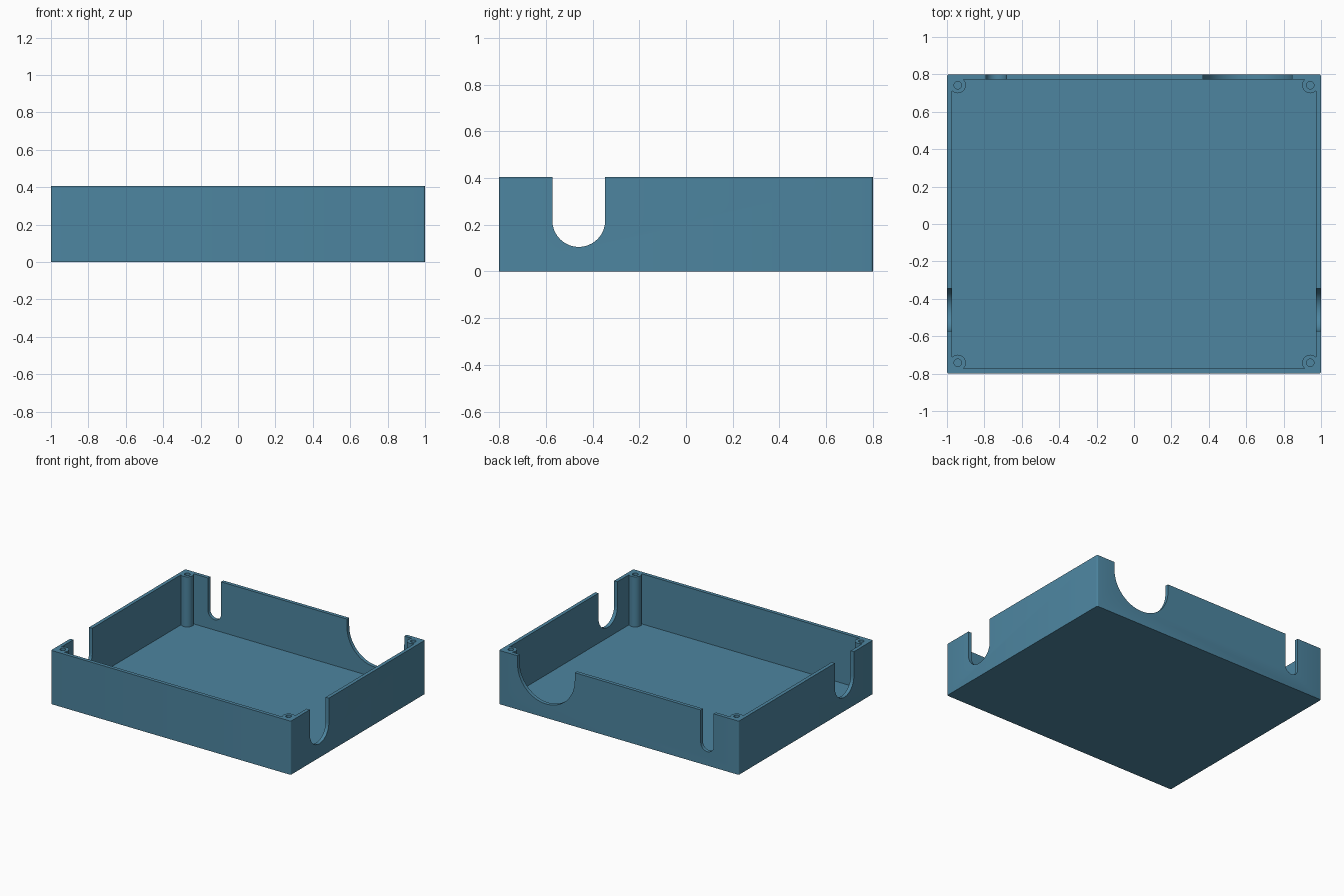
import bpy, bmesh, math

if "Cube" in bpy.data.objects:
    bpy.data.objects.remove(bpy.data.objects["Cube"])

W, D, H = 2.0, 1.6, 0.405      # outer size
T = 0.027                      # wall and floor thickness

blue = bpy.data.materials.new("steel blue")
blue.diffuse_color = (0.074, 0.235, 0.352, 1)
blue.use_nodes = True
blue.node_tree.nodes["Principled BSDF"].inputs["Base Color"].default_value = blue.diffuse_color


def prism(name, pts, vec):
    """Closed solid made by sweeping a flat outline along vec."""
    bm = bmesh.new()
    face = bm.faces.new([bm.verts.new(p) for p in pts])
    new = bmesh.ops.extrude_face_region(bm, geom=[face])["geom"]
    bmesh.ops.translate(bm, vec=vec, verts=[v for v in new if isinstance(v, bmesh.types.BMVert)])
    bmesh.ops.recalc_face_normals(bm, faces=bm.faces)
    me = bpy.data.meshes.new(name)
    bm.to_mesh(me)
    bm.free()
    me.materials.append(blue)
    ob = bpy.data.objects.new(name, me)
    bpy.context.collection.objects.link(ob)
    return ob


def rounded_rect(w, d, z, r, n=4):
    pts = []
    for k, (sx, sy) in enumerate([(1, 1), (-1, 1), (-1, -1), (1, -1)]):
        for i in range(n + 1):
            a = math.pi / 2 * (k + i / n)
            pts.append((sx * (w / 2 - r) + r * math.cos(a), sy * (d / 2 - r) + r * math.sin(a), z))
    return pts


def circle(x, y, z, r, n=40):
    return [(x + r * math.cos(2 * math.pi * i / n), y + r * math.sin(2 * math.pi * i / n), z)
            for i in range(n)]


def u_outline(c, r, bottom, n=32):
    """Open-topped slot outline with a half-round bottom."""
    arc = [(c - r * math.cos(math.pi * i / n), bottom + r - r * math.sin(math.pi * i / n))
           for i in range(n + 1)]
    return [(c - r, H + 0.1)] + arc + [(c + r, H + 0.1)]


def combine(target, tool, op):
    mod = target.modifiers.new(tool.name, 'BOOLEAN')
    mod.operation, mod.solver, mod.object = op, 'EXACT', tool
    bpy.context.view_layer.objects.active = target
    bpy.ops.object.modifier_apply(modifier=mod.name)
    bpy.data.objects.remove(tool, do_unlink=True)


# Open tray
tray = prism("enclosure_tray", rounded_rect(W, D, 0, 0.01), (0, 0, H))
cavity = prism("cavity", [(sx * (W / 2 - T), sy * (D / 2 - T), T)
                          for sx, sy in [(1, 1), (-1, 1), (-1, -1), (1, -1)]], (0, 0, H))
# Leave the corner screw posts standing inside the cavity
corners = [(sx * 0.942, sy * 0.742) for sx in (1, -1) for sy in (1, -1)]
for x, y in corners:
    combine(cavity, prism("post", circle(x, y, 0, 0.043), (0, 0, 1)), 'DIFFERENCE')
combine(tray, cavity, 'DIFFERENCE')

# Screw holes in the posts
for x, y in corners:
    combine(tray, prism("screw_hole", circle(x, y, T, 0.02, 24), (0, 0, H)), 'DIFFERENCE')

# Matching slots through both side walls
for x in (-1.1, 0.9):
    pts = [(x, y, z) for y, z in u_outline(-0.459, 0.113, 0.105)]
    combine(tray, prism("side_slot", pts, (0.2, 0, 0)), 'DIFFERENCE')

# Narrow slot and wide cut-out in the back wall
for c, r in ((-0.737, 0.054), (0.607, 0.239)):
    pts = [(x, 0.765, z) for x, z in u_outline(c, r, 0.105)]
    combine(tray, prism("back_slot", pts, (0, 0.2, 0)), 'DIFFERENCE')

# Smooth the curves, keep edges sharp
bpy.ops.object.select_all(action='DESELECT')
tray.select_set(True)
bpy.context.view_layer.objects.active = tray
bpy.ops.object.shade_smooth_by_angle(angle=math.radians(30))
